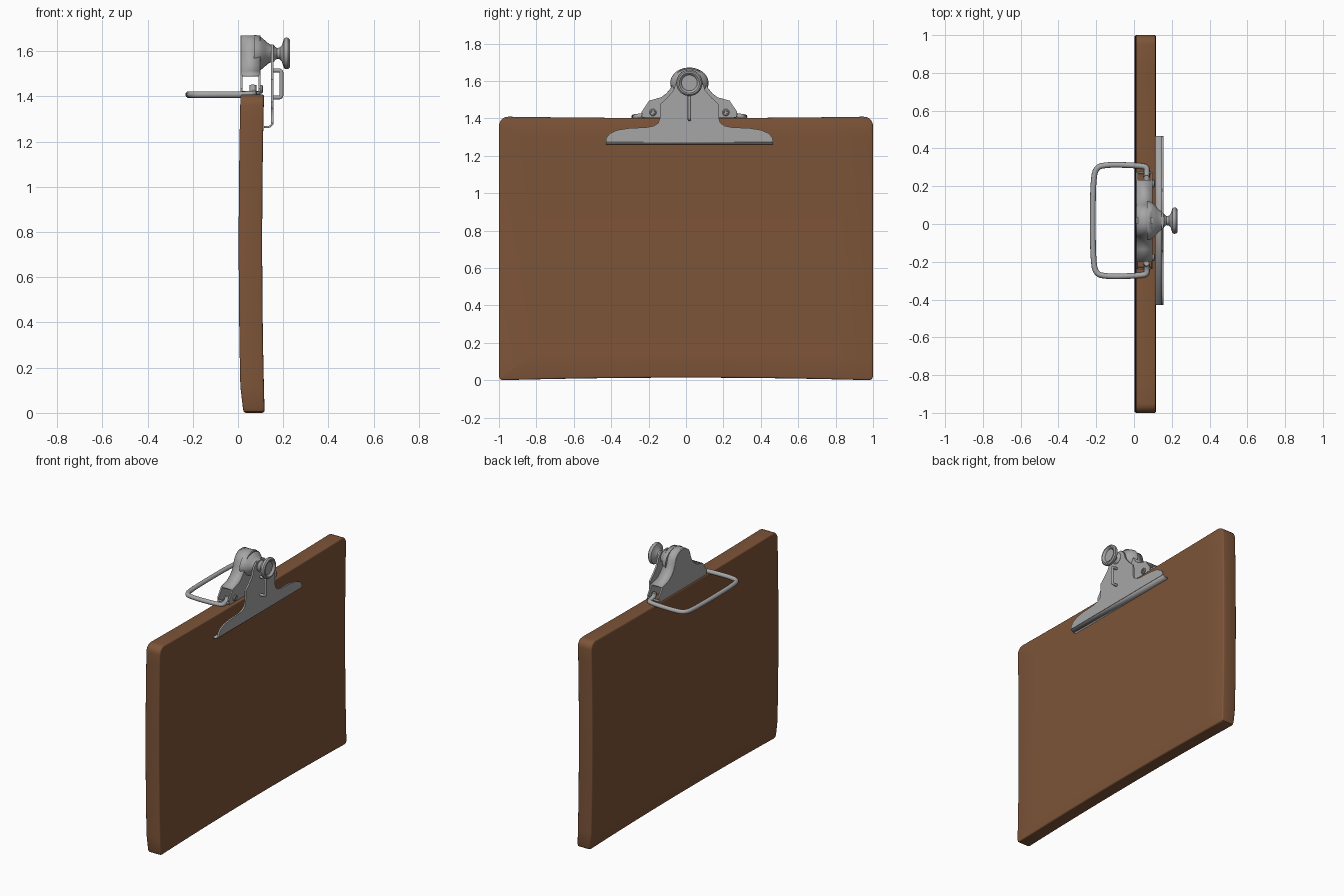
import bpy, bmesh, math
from mathutils import Vector

if "Cube" in bpy.data.objects:
    bpy.data.objects.remove(bpy.data.objects["Cube"])

YC = 0.018          # clip centre line
KZ = 1.59           # knob height


def material(name, col):
    m = bpy.data.materials.new(name)
    m.diffuse_color = (*col, 1)
    m.use_nodes = True
    m.node_tree.nodes["Principled BSDF"].inputs["Base Color"].default_value = m.diffuse_color
    return m


WOOD = material("brown board", (0.205, 0.089, 0.04))
STEEL = material("grey steel", (0.38, 0.38, 0.38))


def finish(ob, mat, angle=35):
    ob.data.materials.clear()
    ob.data.materials.append(mat)
    bpy.ops.object.select_all(action='DESELECT')
    ob.select_set(True)
    bpy.context.view_layer.objects.active = ob
    bpy.ops.object.shade_smooth_by_angle(angle=math.radians(angle))
    return ob


def from_bm(name, bm, mat, angle=35):
    bmesh.ops.recalc_face_normals(bm, faces=bm.faces)
    me = bpy.data.meshes.new(name)
    bm.to_mesh(me)
    bm.free()
    ob = bpy.data.objects.new(name, me)
    bpy.context.collection.objects.link(ob)
    return finish(ob, mat, angle)


def mirrored(half):
    """half outline (y, z) from outer bottom to top centre -> full outline"""
    return [(YC + y, z) for y, z in half] + [(YC - y, z) for y, z in reversed(half)]


def plate(name, half, x0, x1):
    bm = bmesh.new()
    f = bm.faces.new([bm.verts.new((x0, y, z)) for y, z in mirrored(half)])
    r = bmesh.ops.extrude_face_region(bm, geom=[f])
    bmesh.ops.translate(bm, vec=(x1 - x0, 0, 0),
                        verts=[v for v in r['geom'] if isinstance(v, bmesh.types.BMVert)])
    return from_bm(name, bm, STEEL)


def sheet(name, path, vec, thick):
    """thin bent sheet: path swept along vec"""
    bm = bmesh.new()
    a = [bm.verts.new(p) for p in path]
    b = [bm.verts.new(Vector(p) + Vector(vec)) for p in path]
    for i in range(len(path) - 1):
        bm.faces.new((a[i], a[i + 1], b[i + 1], b[i]))
    ob = from_bm(name, bm, STEEL)
    m = ob.modifiers.new("thickness", 'SOLIDIFY')
    m.thickness, m.offset = thick, 0
    return ob


def lathe(name, prof, y=YC, z=KZ, n=40, sy=1.0):
    """profile of (x, radius) turned about the x axis"""
    bm = bmesh.new()
    rings = []
    for x, r in prof:
        rings.append([bm.verts.new((x, y + sy * r * math.cos(2 * math.pi * k / n),
                                    z + r * math.sin(2 * math.pi * k / n))) for k in range(n)])
    for a, b in zip(rings, rings[1:]):
        for k in range(n):
            bm.faces.new((a[k], a[(k + 1) % n], b[(k + 1) % n], b[k]))
    bm.faces.new(rings[0])
    bm.faces.new(rings[-1])
    return from_bm(name, bm, STEEL)


def wire(name, pts, r):
    cu = bpy.data.curves.new(name, 'CURVE')
    cu.dimensions = '3D'
    cu.bevel_depth, cu.bevel_resolution, cu.use_fill_caps = r, 3, True
    sp = cu.splines.new('NURBS')
    sp.points.add(len(pts) - 1)
    for p, c in zip(sp.points, pts):
        p.co = (*c, 1)
    sp.order_u, sp.use_endpoint_u, sp.resolution_u = 3, True, 5
    ob = bpy.data.objects.new(name, cu)
    bpy.context.collection.objects.link(ob)
    bpy.ops.object.select_all(action='DESELECT')
    ob.select_set(True)
    bpy.context.view_layer.objects.active = ob
    bpy.ops.object.convert(target='MESH')
    return finish(bpy.context.view_layer.objects.active, STEEL, 60)


# Board: rounded slab, sliced and gently warped
bm = bmesh.new()
bmesh.ops.create_cube(bm, size=1)
for v in bm.verts:
    v.co = (0.055 + v.co.x * 0.104, v.co.y * 2, 0.705 + v.co.z * 1.41)


def long_edges(top):
    return [e for e in bm.edges if abs(e.verts[0].co.x - e.verts[1].co.x) > 0.05
            and (e.verts[0].co.z > 0.7) == top]


bmesh.ops.bevel(bm, geom=long_edges(True), offset=0.05, segments=5, profile=0.5, affect='EDGES')
bmesh.ops.bevel(bm, geom=long_edges(False), offset=0.02, segments=2, profile=0.5, affect='EDGES')
rim = [e for e in bm.edges if abs(e.verts[0].co.x - e.verts[1].co.x) < 0.001]
bmesh.ops.bevel(bm, geom=rim, offset=0.009, segments=3, profile=0.5, affect='EDGES')
for i in range(1, 12):
    for co, no in (((0, 0, 1.41 * i / 12), (0, 0, 1)), ((0, -1 + i / 6, 0), (0, 1, 0))):
        bmesh.ops.bisect_plane(bm, geom=bm.verts[:] + bm.edges[:] + bm.faces[:],
                               plane_co=co, plane_no=no)
for v in bm.verts:
    t, arch = v.co.z / 1.41, 1 - v.co.y ** 2
    v.co.x += 0.009 * ((v.co.z - 0.75) / 0.7) ** 2
    if v.co.x < 0.05:                       # back edge tapers near the foot
        v.co.x += 0.012 * max(0, 1 - v.co.z / 0.08)
    v.co.z += 0.014 * arch * (1 - t) - 0.008 * arch * t
from_bm("board", bm, WOOD, 40)

# Clip housing: bell shaped back and front with a bent cover between them
bell_top = [(0.215, 1.495), (0.15, 1.513), (0.12, 1.535), (0.098, 1.562), (0.083, 1.595),
            (0.075, 1.625), (0.06, 1.648), (0.038, 1.664), (0.015, 1.67)]
bell = [(0.25, 1.405), (0.256, 1.435)] + bell_top
plate("housing_back", bell, 0.011, 0.021)
plate("housing_front", bell, 0.09, 0.099)
sheet("housing_cover", [(0.013, y, z - 0.004) for y, z in mirrored(bell_top)], (0.084, 0, 0), 0.008)
lathe("housing_nose", [(0.07, 0.082), (0.09, 0.079), (0.105, 0.07), (0.12, 0.057),
                       (0.135, 0.044), (0.152, 0.036)], sy=1.25)

# Side straps and rivets at the housing feet
for s, side in ((-1, "left"), (1, "right")):
    sheet("foot_strap_" + side, [(0.013, YC + s * 0.25, 1.408), (0.013, YC + s * 0.253, 1.422)],
          (0.085, 0, 0), 0.008)
    lathe("rivet_" + side, [(0.09, 0.019), (0.106, 0.019), (0.11, 0.014), (0.11, 0.009),
                            (0.104, 0.008)], YC + s * 0.195, 1.432, 16)

# Front jaw: winged plate with a lip turned back to the board
jaw = [(0.447, 1.275), (0.445, 1.295), (0.425, 1.32), (0.385, 1.338), (0.32, 1.348),
       (0.23, 1.352), (0.19, 1.36), (0.166, 1.376), (0.158, 1.40), (0.157, 1.475),
       (0.12, 1.51), (0.085, 1.55), (0.068, 1.60), (0.04, 1.63)]
plate("jaw_plate", jaw, 0.145, 0.156)
sheet("jaw_lip", [(0.151, YC - 0.447, 1.285), (0.149, YC - 0.447, 1.274), (0.142, YC - 0.447, 1.267),
                  (0.132, YC - 0.447, 1.264), (0.115, YC - 0.447, 1.264)], (0, 0.894, 0), 0.009)

# Knob: flared stem and dished rim
lathe("knob", [(0.145, 0.036), (0.158, 0.038), (0.164, 0.03), (0.172, 0.024), (0.185, 0.026),
               (0.194, 0.036), (0.2, 0.055), (0.204, 0.066), (0.212, 0.07), (0.222, 0.069),
               (0.229, 0.062), (0.23, 0.054), (0.224, 0.046), (0.216, 0.042), (0.216, 0.01)])

# Small pull wire on the jaw
wire("pull_wire", [(0.15, YC, 1.515), (0.18, YC, 1.515), (0.192, YC, 1.513), (0.192, YC, 1.49),
                   (0.192, YC, 1.42), (0.192, YC, 1.397), (0.18, YC, 1.395), (0.15, YC, 1.395)], 0.009)

# Hanging wire loop behind the board
half = [(0.066, 0.225, 1.45), (0.066, 0.228, 1.425), (0.068, 0.255, 1.412), (0.068, 0.283, 1.41),
        (0.035, 0.29, 1.408), (-0.06, 0.295, 1.408), (-0.13, 0.296, 1.408),
        (-0.205, 0.285, 1.408), (-0.216, 0.19, 1.408), (-0.218, 0.08, 1.408)]
loop = [(x, YC + y, z) for x, y, z in half] + [(x, YC - y, z) for x, y, z in reversed(half)]
wire("hanging_loop", loop, 0.015)
